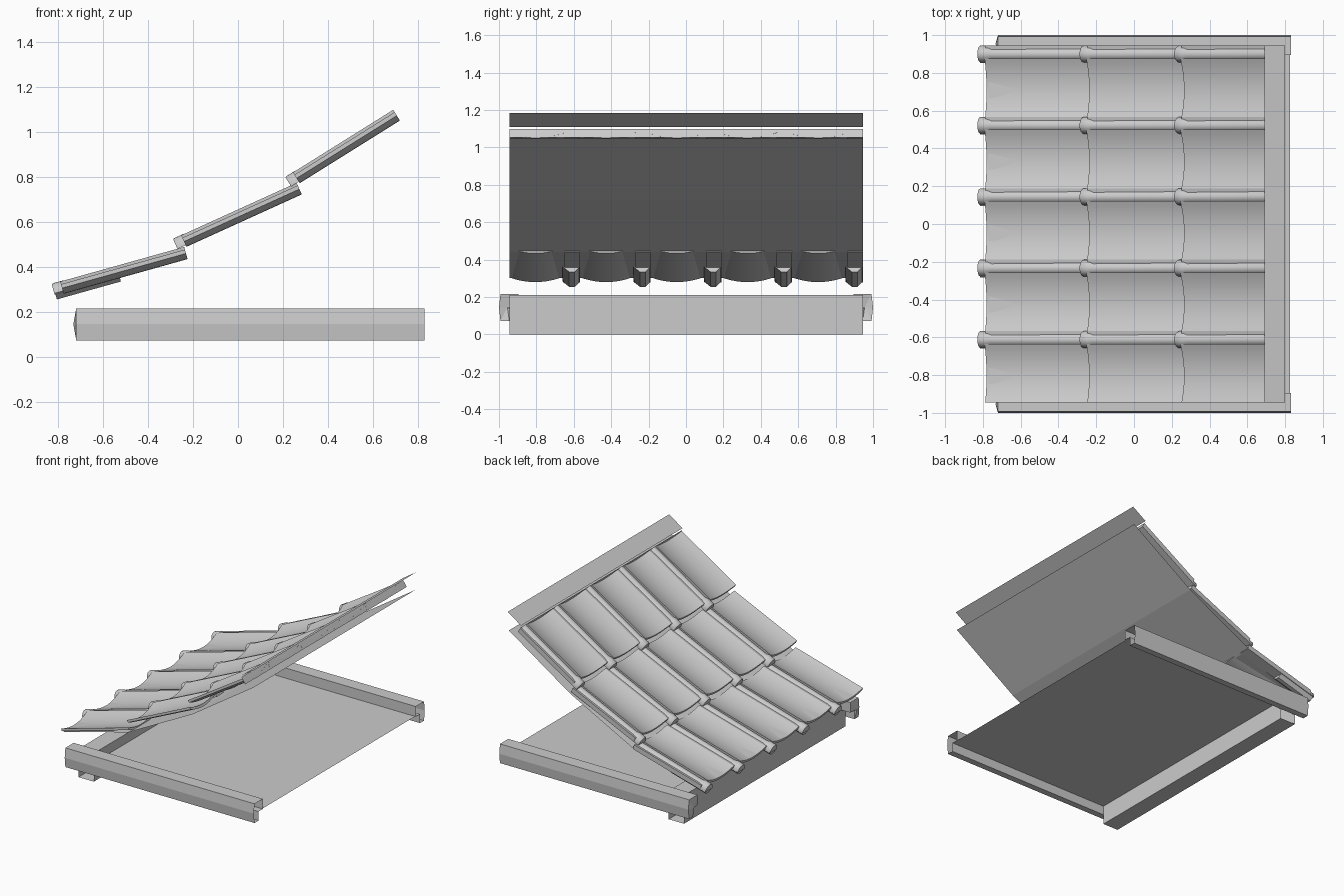
import bpy, math
from mathutils import Vector

if "Cube" in bpy.data.objects:
    bpy.data.objects.remove(bpy.data.objects["Cube"])


def finish(name, verts, faces, smooth=False):
    me = bpy.data.meshes.new(name)
    me.from_pydata(verts, [], faces)
    me.update()
    ob = bpy.data.objects.new(name, me)
    bpy.context.collection.objects.link(ob)
    bpy.ops.object.select_all(action='DESELECT')
    ob.select_set(True)
    bpy.context.view_layer.objects.active = ob
    bpy.ops.object.mode_set(mode='EDIT')
    bpy.ops.mesh.select_all(action='SELECT')
    bpy.ops.mesh.normals_make_consistent(inside=False)
    bpy.ops.object.mode_set(mode='OBJECT')
    if smooth:
        bpy.ops.object.shade_smooth_by_angle(angle=math.radians(35))
    return ob


def loft(verts, faces, rings, closed=True, caps=True):
    """Join equal rings of points into a skin, appended to verts and faces."""
    b, n = len(verts), len(rings[0])
    for r in rings:
        verts.extend(r)
    for k in range(len(rings) - 1):
        for i in range(n if closed else n - 1):
            j = (i + 1) % n
            faces.append((b + k*n + i, b + k*n + j, b + (k+1)*n + j, b + (k+1)*n + i))
    if closed and caps:
        faces.append(tuple(range(b, b + n)))
        e = b + (len(rings) - 1) * n
        faces.append(tuple(range(e, e + n)))


def sheet(name, profile, half=0.945, closed=False):
    """Thin (x, z) profile run along y."""
    v, f = [], []
    loft(v, f, [[(x, s * half, z) for x, z in profile] for s in (-1, 1)], closed, False)
    return finish(name, v, f)


PITCH = 1.89 / 5
COURSES = {"lower": ((-0.83, 0.325), (-0.24, 0.49)),
           "middle": ((-0.29, 0.525), (0.26, 0.775)),
           "upper": ((0.21, 0.80), (0.69, 1.10))}

# roof tiles: concave pan plus side roll with a wider head
pan_v = [0.31 * i / 12 for i in range(13)]
pan = [(v, -0.04 + 0.03 * ((v - 0.14) / 0.15) ** 2) for v in pan_v]
pan = pan + [(v, h - 0.018) for v, h in reversed(pan)]
roll = [(math.cos(math.pi * i / 12), math.sin(math.pi * i / 12)) for i in range(13)]

for cname, (p0, p1) in COURSES.items():
    d = Vector((p1[0] - p0[0], p1[1] - p0[1]))
    length = d.length
    d.normalize()

    def place(u, v, h, y0):
        return (p0[0] + d.x * u - d.y * h, y0 + v, p0[1] + d.y * u + d.x * h)

    verts, faces = [], []
    for c in range(5):
        y0 = -0.945 + c * PITCH
        loft(verts, faces, [[place(u, v, h, y0) for v, h in pan] for u in (0.04, length)])
        # roll stations: position, half width, base height, crest height
        rings = []
        for u, r, crest in ((0, 0.042, -0.004), (0.006, 0.045, 0), (0.05, 0.045, 0),
                            (0.075, 0.038, -0.008), (length, 0.038, -0.002)):
            rings.append([place(u, 0.333 + r * a, -0.05 + (0.05 + crest) * b, y0)
                          for a, b in roll])
        loft(verts, faces, rings)
        # narrow overlap lip towards the next tile
        lip = [(0.34, -0.02), (PITCH, -0.014), (PITCH, -0.05), (0.34, -0.05)]
        loft(verts, faces, [[place(u, v, h, y0) for v, h in lip] for u in (0.04, length)])
    finish(cname + "_tile_course", verts, faces, True)

    # wedges under the eave rolls
    if cname == "lower":
        verts, faces = [], []
        for c in range(5):
            y0 = -0.945 + c * PITCH
            wedge = [(0.285, -0.045), (0.32, -0.074), (0.35, -0.074), (PITCH, -0.045)]
            loft(verts, faces, [[place(u, v, h, y0) for v, h in wedge] for u in (0.004, 0.30)])
        finish("eave_wedges", verts, faces)

# closing strip at the top of the tiles, ridge plate, underlay
sheet("ridge_closer", [(0.69, 1.098), (0.72, 1.052)])
sheet("ridge_plate", [(0.69, 1.11), (0.80, 1.183)])
sheet("roof_underlay", [(-0.77, 0.303), (-0.24, 0.44), (0.29, 0.716), (0.79, 1.048)])

# floor panel and hollow cross beam
sheet("floor_panel", [(-0.60, 0.14), (0.825, 0.14)], 0.9)
sheet("cross_beam", [(-0.645, 0), (-0.52, 0), (-0.52, 0.21), (-0.645, 0.21)], 0.945, True)

# stepped hollow side beams with a closed, slightly pointed front end
section = [(0.895, 0.14), (0.895, 0.215), (0.992, 0.215), (1.0, 0.145),
           (0.992, 0.073), (0.945, 0.073), (0.945, 0.14)]
for side, s in (("front", -1), ("back", 1)):
    v, f = [], []
    loft(v, f, [[(x, s * y, z) for y, z in section] for x in (-0.72, 0.83)], True, False)
    tip = len(v)
    v.append((-0.733, s * 0.955, 0.145))
    f += [(i, (i + 1) % 7, tip) for i in range(7)]
    finish(side + "_side_beam", v, f)
